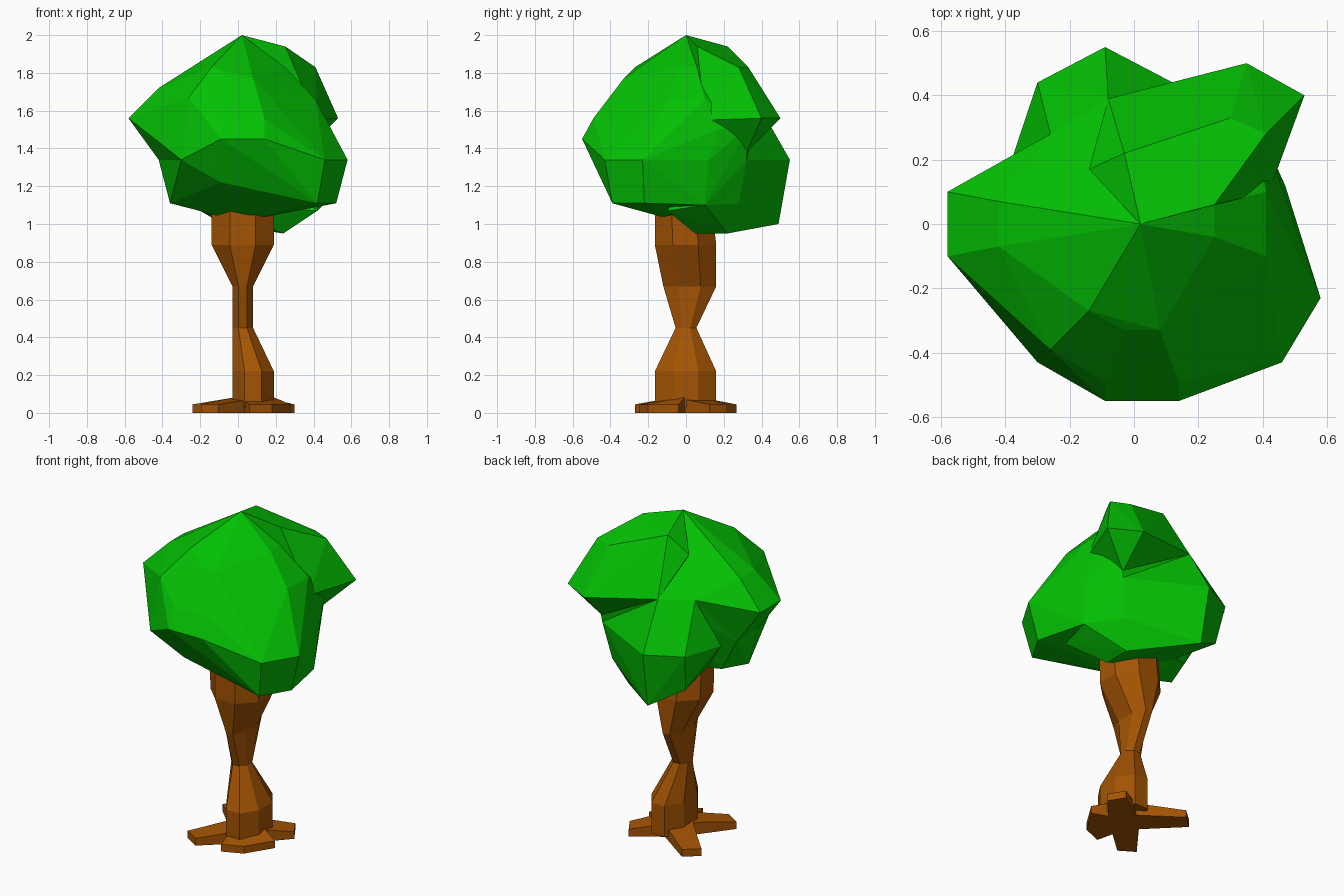
import bpy, bmesh, math
from mathutils import Vector

if "Cube" in bpy.data.objects:
    bpy.data.objects.remove(bpy.data.objects["Cube"])


def material(name, colour):
    m = bpy.data.materials.new(name)
    m.diffuse_color = (*colour, 1)
    m.use_nodes = True
    m.node_tree.nodes["Principled BSDF"].inputs["Base Color"].default_value = m.diffuse_color
    return m


GREEN = material("leaf green", (0.001, 0.53, 0.001))
BROWN = material("bark brown", (0.37, 0.088, 0.001))


def finish(name, bm, mat):
    bmesh.ops.recalc_face_normals(bm, faces=bm.faces)
    me = bpy.data.meshes.new(name)
    bm.to_mesh(me)
    bm.free()
    me.materials.append(mat)
    ob = bpy.data.objects.new(name, me)
    bpy.context.collection.objects.link(ob)
    return ob


def hull(name, points, mat):
    """Faceted convex lump around a few corner points."""
    bm = bmesh.new()
    for p in points:
        bm.verts.new(p)
    bmesh.ops.convex_hull(bm, input=bm.verts[:])
    loose = [v for v in bm.verts if not v.link_faces]
    bmesh.ops.delete(bm, geom=loose, context='VERTS')
    bmesh.ops.dissolve_limit(bm, angle_limit=math.radians(2),
                             verts=bm.verts[:], edges=bm.edges[:])
    return finish(name, bm, mat)


def loft(name, rings, sides, mat):
    """Faceted column through rings given as z, x range, y range."""
    bm = bmesh.new()
    loops = []
    for z, x0, x1, y0, y1 in rings:
        loop = []
        for i in range(sides):
            a = math.tau * (i + 0.5) / sides
            k = math.cos(math.pi / sides)
            loop.append(bm.verts.new(((x0 + x1) / 2 + (x1 - x0) / 2 * math.cos(a) / k,
                                      (y0 + y1) / 2 + (y1 - y0) / 2 * math.sin(a) / k, z)))
        loops.append(loop)
    for a, b in zip(loops, loops[1:]):
        for i in range(sides):
            j = (i + 1) % sides
            bm.faces.new((a[i], a[j], b[j], b[i]))
    bm.faces.new(loops[0])
    bm.faces.new(loops[-1])
    return finish(name, bm, mat)


# Main crown: front and right bulk of the leaves
APEX = (0.02, 0, 2.0)
left = [(-0.42, s * y, z) for s in (-1, 1) for y, z in ((0.07, 1.72), (0.10, 1.34))]
front = [(x, y, z) for x in (-0.09, 0.14) for y, z in
         ((-0.55, 1.45), (-0.49, 1.56), (-0.40, 1.22))]
cheek = [(-0.26, -0.39, 1.67), (-0.30, -0.43, 1.34), (-0.26, 0.28, 1.62)]
hull("crown_main", left + front + cheek + [
    APEX, (-0.14, -0.27, 1.83), (-0.36, -0.10, 1.11), (-0.30, 0.08, 1.13),
    (-0.03, -0.33, 1.77), (0.08, -0.33, 1.77),
    (0.25, -0.04, 1.83), (0.25, 0.06, 1.83), (0.41, -0.10, 1.66), (0.41, 0.10, 1.66),
    (0.46, -0.43, 1.34), (0.58, -0.23, 1.34), (0.47, 0.12, 1.34),
    (0.42, -0.39, 1.11), (0.52, -0.22, 1.11), (0.45, 0.10, 1.10),
    (0.44, 0.17, 1.50), (0.37, 0.34, 1.52), (0.35, 0.32, 1.34), (0.31, 0.28, 1.11),
    (-0.08, 0.39, 1.62), (-0.05, -0.1, 1.03), (0.1, -0.1, 1.03),
], GREEN)

# Pointed lobe on the left
hull("crown_left", left + cheek + [(-0.58, s * 0.10, 1.56) for s in (-1, 1)]
     + [APEX, (-0.14, -0.27, 1.83)], GREEN)

# High lobe at the back right
hull("crown_back_right", [
    APEX, (-0.14, 0.17, 1.83), (-0.03, 0.22, 1.94), (0.25, 0.06, 1.94),
    (0.41, 0.28, 1.83), (0.30, 0.33, 1.83), (0.53, 0.40, 1.56), (0.35, 0.50, 1.56),
    (-0.08, 0.39, 1.62), (0.42, 0.10, 1.55), (0.35, 0.32, 1.38), (0.1, 0.2, 1.4),
], GREEN)

# Low lobe hanging at the back
hull("crown_back_low", [
    (-0.08, 0.39, 1.62), (-0.26, 0.28, 1.62), (-0.09, 0.55, 1.34), (-0.30, 0.44, 1.34),
    (-0.38, 0.20, 1.34), (-0.08, 0.49, 1.0), (-0.27, 0.39, 1.11), (0.24, 0.05, 0.95),
    (0.24, 0.22, 0.95), (0.35, 0.32, 1.34), (0.31, 0.28, 1.11), (0.45, 0.10, 1.10),
    (0.42, -0.10, 1.07), (-0.2, 0.05, 1.12),
], GREEN)

# Trunk: flared foot, narrow waist, widening fork
loft("trunk", [
    (0.03, -0.03, 0.19, -0.165, 0.16),
    (0.22, -0.03, 0.19, -0.165, 0.16),
    (0.45, -0.03, 0.08, -0.055, 0.055),
    (0.67, -0.03, 0.08, -0.12, 0.16),
    (0.89, -0.14, 0.19, -0.165, 0.16),
    (1.15, -0.14, 0.19, -0.165, 0.13),
], 8, BROWN)

# Three flat roots spreading from the foot
for i, (tx, ty) in enumerate(((0.27, 0.17), (-0.15, -0.24), (-0.20, 0.23))):
    d = Vector((tx, ty, 0))
    side = Vector((-ty, tx, 0)).normalized()
    inner = Vector((0.08, 0, 0)) - d.normalized() * 0.03
    pts = []
    for base, w, top in ((inner, 0.09, 0.09), (d, 0.055, 0.045)):
        for s in (-1, 1):
            p = base + side * w * s
            pts += [(p.x, p.y, 0), (p.x, p.y, top)]
    hull(f"root_{i + 1}", pts, BROWN)

# Short root at the front
hull("root_front", [(x, y, z) for x, y, h in
                    ((0.0, 0, 0.09), (0.17, 0, 0.09), (0.06, -0.25, 0.045),
                     (0.18, -0.20, 0.045), (0.28, -0.04, 0.045))
                    for z in (0, h)], BROWN)
